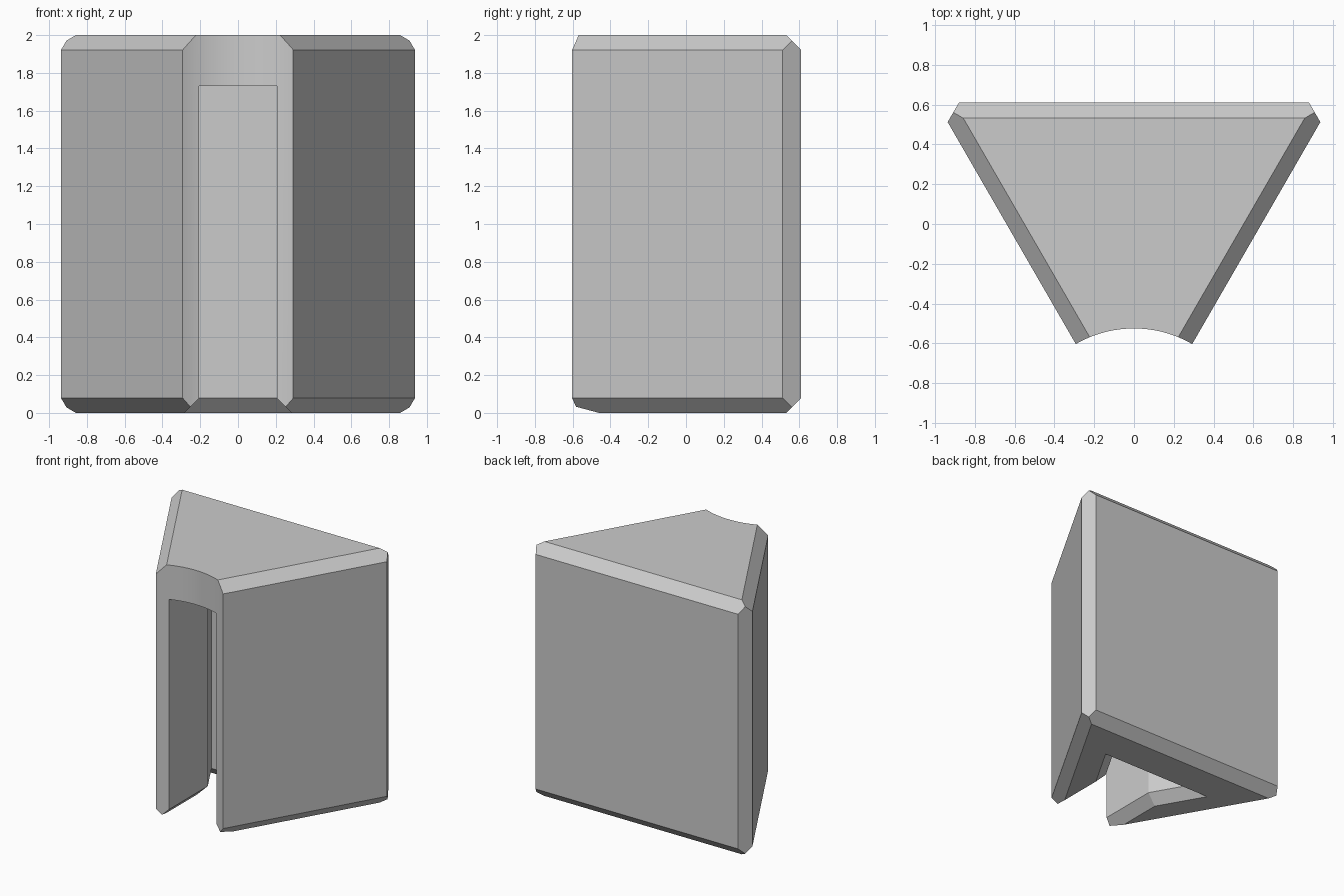
import bpy
import bmesh
import math
from mathutils import Vector

cube = bpy.data.objects.get("Cube")
if cube:
    bpy.data.objects.remove(cube, do_unlink=True)

HEIGHT, BACK, BEVEL = 2.0, 0.61, 0.078
APEX, RADIUS = -1.11, 0.585          # centre of the sixty-degree sector
HALF = math.radians(30)
ROOF = 1.73                          # cavity ceiling


def make_object(name, bm):
    bmesh.ops.recalc_face_normals(bm, faces=bm.faces[:])
    mesh = bpy.data.meshes.new(name)
    bm.to_mesh(mesh)
    bm.free()
    obj = bpy.data.objects.new(name, mesh)
    bpy.context.collection.objects.link(obj)
    return obj


def loft(rings):
    """Closed solid through matching rings, each an (outline, height) pair."""
    bm = bmesh.new()
    loops = [[bm.verts.new((x, y, z)) for x, y in pts] for pts, z in rings]
    for low, high in zip(loops, loops[1:]):
        for i in range(len(low)):
            j = (i + 1) % len(low)
            bm.faces.new((low[i], low[j], high[j], high[i]))
    bm.faces.new(loops[0])
    bm.faces.new(loops[-1])
    bmesh.ops.recalc_face_normals(bm, faces=bm.faces[:])
    return bm


def slice_off(bm, point, normal):
    """Cut away everything beyond a plane and cap the cut."""
    cut = bmesh.ops.bisect_plane(
        bm, geom=bm.verts[:] + bm.edges[:] + bm.faces[:], dist=1e-6,
        plane_co=point, plane_no=normal, clear_outer=True)
    edges = [e for e in cut["geom_cut"] if isinstance(e, bmesh.types.BMEdge)]
    bmesh.ops.holes_fill(bm, edges=edges, sides=0)


# Wedge body: concave front arc, straight sides, flat back
STEPS = 24
outline = []
for i in range(STEPS + 1):
    a = -HALF + 2 * HALF * i / STEPS
    outline.append((RADIUS * math.sin(a), APEX + RADIUS * math.cos(a)))
corner = (BACK - APEX) * math.tan(HALF)
outline += [(corner, BACK), (-corner, BACK)]
body = loft([(outline, 0), (outline, HEIGHT)])

# Chamfers on the vertical back edges, then round the top and bottom
for s in (-1, 1):
    slice_off(body, (s * 0.88, BACK, 0),
              Vector((s * math.cos(HALF), math.sin(HALF), 0)))
for z, up in ((HEIGHT - BEVEL, 1), (BEVEL, -1)):
    slice_off(body, (0, BACK, z), Vector((0, 1, up)))
    for s in (-1, 1):
        slice_off(body, (0, APEX, z),
                  Vector((s * math.cos(HALF), -math.sin(HALF), up)))
wedge = make_object("wedge_body", body)


# Cavity: straight front channel opening into a flared chamber
def cavity_outline(grow):
    channel, back = 0.207 + grow, 0.18 + grow
    wall = (0.336 - grow) / math.cos(HALF)
    kink = APEX + (channel + wall) / math.tan(HALF)
    far = (back - APEX) * math.tan(HALF) - wall
    right = [(channel, -1.0), (channel, kink), (far, back)]
    return right + [(-x, y) for x, y in reversed(right)]


cutter = make_object("cavity_cutter", loft([
    (cavity_outline(BEVEL + 0.1), -0.1),
    (cavity_outline(0), BEVEL),
    (cavity_outline(0), ROOF)]))
cutter.hide_render = True

cut = wedge.modifiers.new("cavity", "BOOLEAN")
cut.operation = "DIFFERENCE"
cut.solver = "EXACT"
cut.object = cutter
bpy.ops.object.select_all(action="DESELECT")
wedge.select_set(True)
bpy.context.view_layer.objects.active = wedge
bpy.ops.object.modifier_apply(modifier=cut.name)
bpy.data.objects.remove(cutter, do_unlink=True)

# Plain grey material, smooth front arc with crisp chamfers
grey = bpy.data.materials.new("light_grey")
colour = (0.6, 0.6, 0.6, 1)
grey.use_nodes = True
grey.diffuse_color = colour
grey.node_tree.nodes["Principled BSDF"].inputs["Base Color"].default_value = colour
wedge.data.materials.clear()
wedge.data.materials.append(grey)
bpy.ops.object.shade_smooth_by_angle(angle=math.radians(20))
